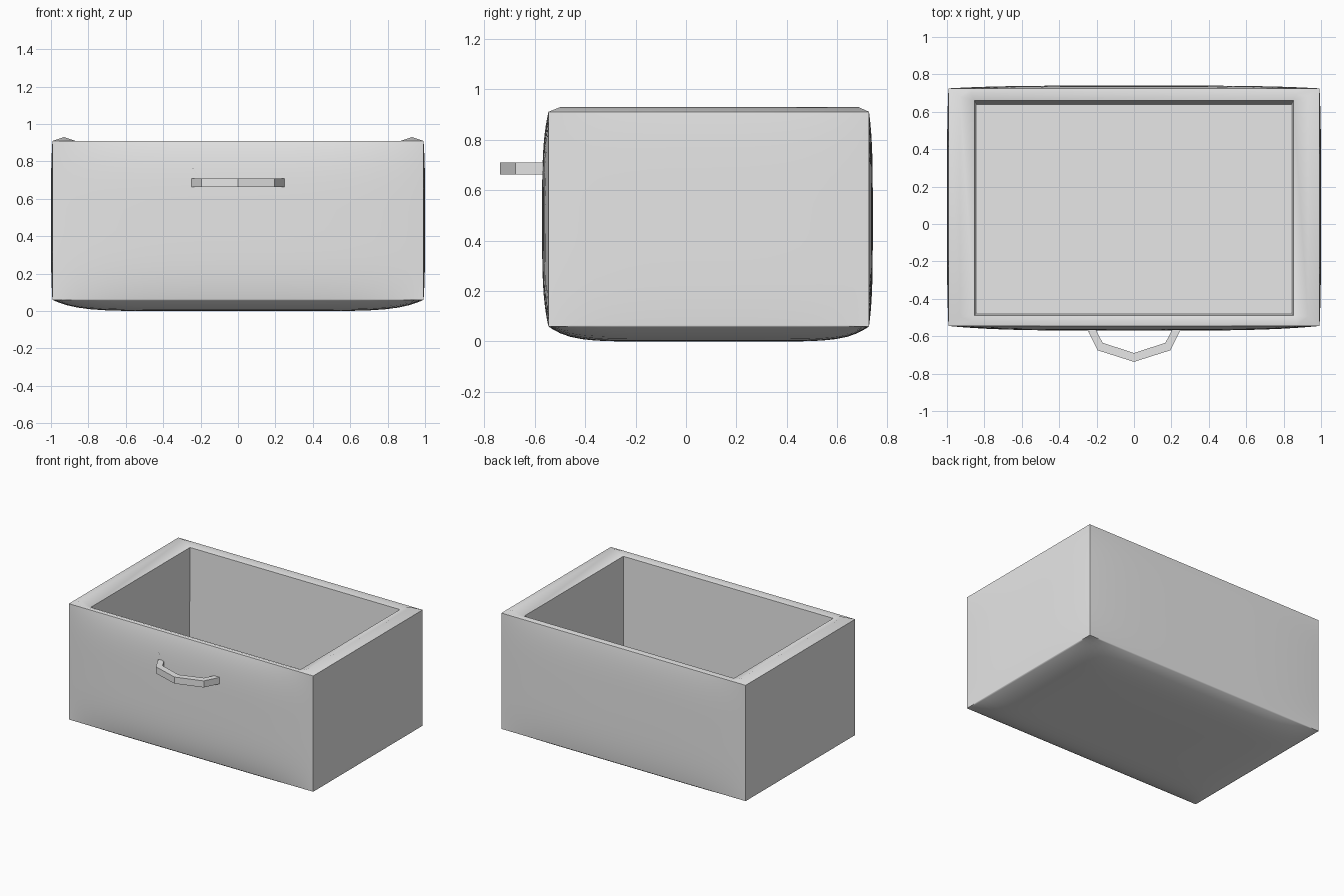
import bpy, bmesh, math
from mathutils import Vector

cube = bpy.data.objects.get("Cube")
if cube:
    bpy.data.objects.remove(cube, do_unlink=True)

grey = bpy.data.materials.new("light_grey")
grey.use_nodes = True
grey.diffuse_color = (0.8, 0.8, 0.8, 1)
grey.node_tree.nodes["Principled BSDF"].inputs["Base Color"].default_value = (0.8, 0.8, 0.8, 1)


def finish(bm, name, smooth_angle=None):
    mesh = bpy.data.meshes.new(name)
    bm.to_mesh(mesh)
    bm.free()
    mesh.materials.append(grey)
    obj = bpy.data.objects.new(name, mesh)
    bpy.context.collection.objects.link(obj)
    if smooth_angle:
        bpy.ops.object.select_all(action='DESELECT')
        obj.select_set(True)
        bpy.context.view_layer.objects.active = obj
        bpy.ops.object.shade_smooth_by_angle(angle=math.radians(smooth_angle))
    return obj


def panel(bm, c, bulge, power, n=24):
    """Four-cornered panel, pillowed outwards, with finer rows near its edges."""
    normal = (c[1] - c[0]).cross(c[3] - c[0]).normalized()
    steps = [-math.cos(math.pi * i / n) for i in range(n + 1)]
    grid = []
    for v in steps:
        row = []
        for u in steps:
            s, t = (u + 1) / 2, (v + 1) / 2
            p = c[0].lerp(c[1], s).lerp(c[3].lerp(c[2], s), t)
            p += normal * bulge * (1 - abs(u) ** power) * (1 - abs(v) ** power)
            row.append(bm.verts.new(p))
        grid.append(row)
    for a, b in zip(grid, grid[1:]):
        for i in range(n):
            bm.faces.new((a[i], a[i + 1], b[i + 1], b[i]))


def ring(x, y0, y1, z):
    return [Vector(p) for p in ((-x, y0, z), (x, y0, z), (x, y1, z), (-x, y1, z))]


def weld(bm):
    bmesh.ops.remove_doubles(bm, verts=bm.verts, dist=0.0005)


# Outer shell: soft walls and a pillowed underside
low, high = ring(0.992, -0.545, 0.725, 0.06), ring(0.992, -0.545, 0.725, 0.91)
bm = bmesh.new()
for i, bulge in enumerate((0.025, 0.008, 0.015, 0.008)):
    j = (i + 1) % 4
    panel(bm, [low[i], low[j], high[j], high[i]], bulge, 4)
panel(bm, [low[0], low[3], low[2], low[1]], 0.06, 8)
weld(bm)
finish(bm, "outer_shell", 70)

# Inner lining: tapered walls and floor
floor, lip = ring(0.842, -0.475, 0.64, 0.1), ring(0.852, -0.49, 0.66, 0.9)
bm = bmesh.new()
for i in range(4):
    j = (i + 1) % 4
    panel(bm, [floor[j], floor[i], lip[i], lip[j]], 0, 4, 4)
panel(bm, floor, 0, 4, 4)
weld(bm)
finish(bm, "inner_lining", 40)

# Rim: raised ridges along both sides, lower at front and back
ridge = ring(0.93, -0.495, 0.68, 0.93)
flat = ring(0.87, -0.52, 0.695, 0.91)
edge = ring(0.87, -0.545, 0.725, 0.91)
order = (0, 1, 2, 3)
turns = []
for i in order:
    corner, inset = (high[i], ridge[i], lip[i]), (edge[i], flat[i], lip[i])
    turns += [corner, inset] if i % 2 == 0 else [inset, corner]
bm = bmesh.new()
loops = [[bm.verts.new(p) for p in turn] for turn in turns]
for a, b in zip(loops, loops[1:] + loops[:1]):
    for k in range(2):
        bm.faces.new((a[k], b[k], b[k + 1], a[k + 1]))
weld(bm)
finish(bm, "rim", 30)

# Handle: bent square bar
half = [((0.255, -0.555), (0.21, -0.555)), ((0.195, -0.675), (0.168, -0.635))]
path = [((-o[0], o[1]), (-i[0], i[1])) for o, i in half]
path += [((0, -0.737), (0, -0.69))] + half[::-1]
bm = bmesh.new()
bars = []
for outer, inner in path:
    bars.append([bm.verts.new((*p, z)) for p, z in
                 ((outer, 0.662), (outer, 0.71), (inner, 0.71), (inner, 0.662))])
for a, b in zip(bars, bars[1:]):
    for k in range(4):
        m = (k + 1) % 4
        bm.faces.new((a[k], b[k], b[m], a[m]))
bm.faces.new(bars[0])
bm.faces.new(bars[-1][::-1])
bmesh.ops.recalc_face_normals(bm, faces=bm.faces)
finish(bm, "handle")

# Thin splinter beside the handle
bm = bmesh.new()
bm.faces.new([bm.verts.new(p) for p in
              ((-0.205, -0.575, 0.705), (-0.195, -0.575, 0.705), (-0.25, -0.573, 0.775))])
finish(bm, "splinter")
